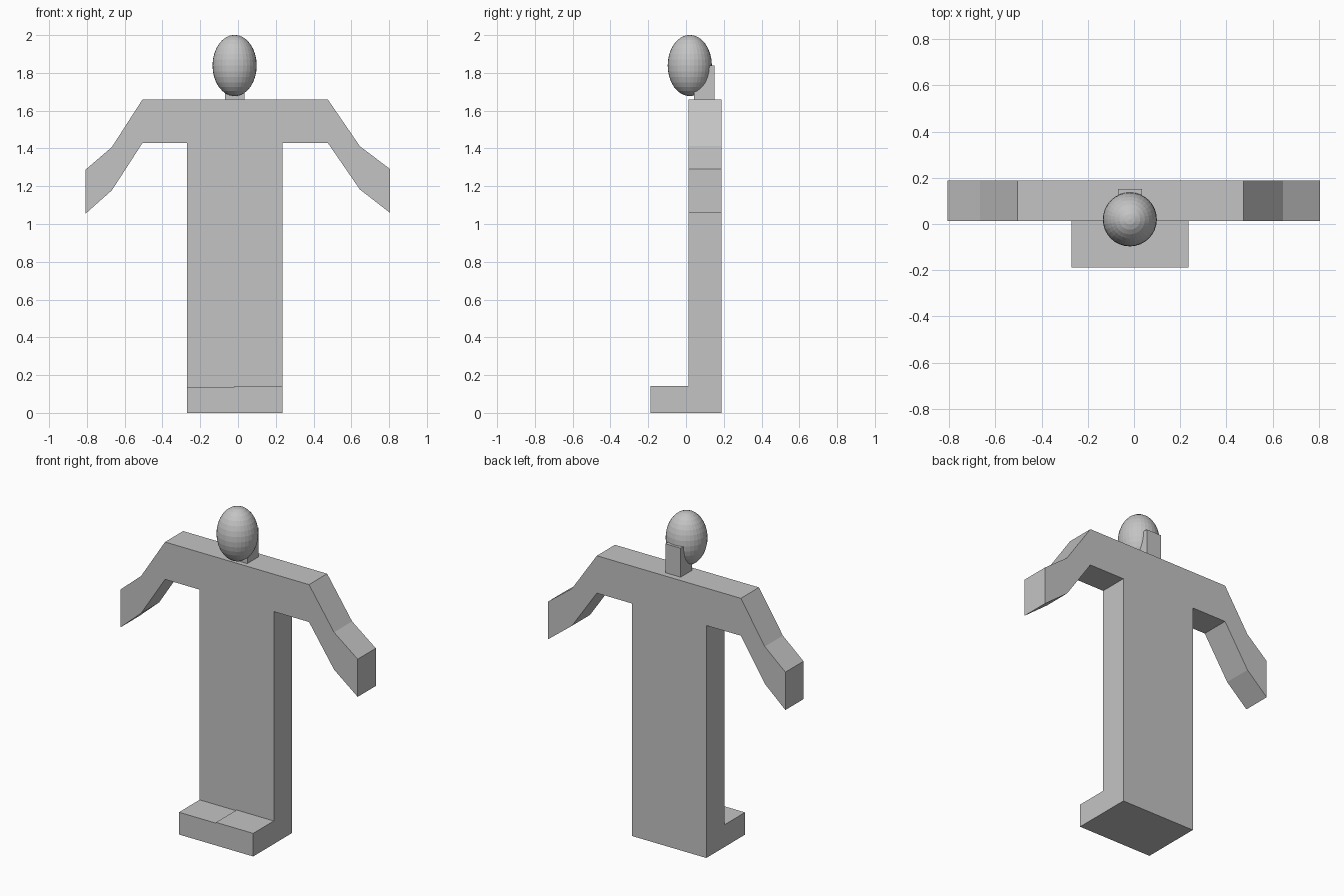
import bpy, bmesh
from mathutils import Matrix

if "Cube" in bpy.data.objects:
    bpy.data.objects.remove(bpy.data.objects["Cube"])

grey = bpy.data.materials.new("plain grey")
grey.diffuse_color = (0.55, 0.55, 0.55, 1)
grey.use_nodes = True
grey.node_tree.nodes["Principled BSDF"].inputs["Base Color"].default_value = grey.diffuse_color


def finish(name, bm):
    bmesh.ops.recalc_face_normals(bm, faces=bm.faces)
    mesh = bpy.data.meshes.new(name)
    bm.to_mesh(mesh)
    bm.free()
    mesh.materials.append(grey)
    obj = bpy.data.objects.new(name, mesh)
    bpy.context.collection.objects.link(obj)
    return obj


def extrude_profile(name, points, y0, y1):
    """Extrude an x-z outline from y0 to y1."""
    bm = bmesh.new()
    face = bm.faces.new([bm.verts.new((x, y0, z)) for x, z in points])
    new = bmesh.ops.extrude_face_region(bm, geom=[face])["geom"]
    verts = [v for v in new if isinstance(v, bmesh.types.BMVert)]
    bmesh.ops.translate(bm, verts=verts, vec=(0, y1 - y0, 0))
    return finish(name, bm)


def box(name, x0, x1, y0, y1, z0, z1):
    return extrude_profile(name, [(x0, z0), (x1, z0), (x1, z1), (x0, z1)], y0, y1)


# Body with shoulders and bent arms, one flat outline
extrude_profile("body_and_arms", [
    (-0.27, 0), (0.235, 0), (0.235, 1.43), (0.475, 1.43),
    (0.645, 1.183), (0.806, 1.058), (0.806, 1.29), (0.645, 1.412),
    (0.475, 1.66), (-0.505, 1.66), (-0.668, 1.407), (-0.808, 1.287),
    (-0.808, 1.054), (-0.668, 1.178), (-0.505, 1.43), (-0.27, 1.43),
], 0.012, 0.188)

# Feet side by side, pointing forward
box("left_foot", -0.27, -0.018, -0.188, 0.012, 0, 0.137)
box("right_foot", -0.018, 0.235, -0.188, 0.012, 0, 0.142)

# Neck behind the head
box("neck", -0.07, 0.034, 0.042, 0.152, 1.66, 1.838)

# Egg-shaped faceted head
bm = bmesh.new()
bmesh.ops.create_uvsphere(
    bm, u_segments=32, v_segments=16, radius=1,
    matrix=Matrix.Translation((-0.018, 0.02, 1.839)) @ Matrix.Diagonal((0.117, 0.117, 0.162, 1)))
finish("head", bm)
